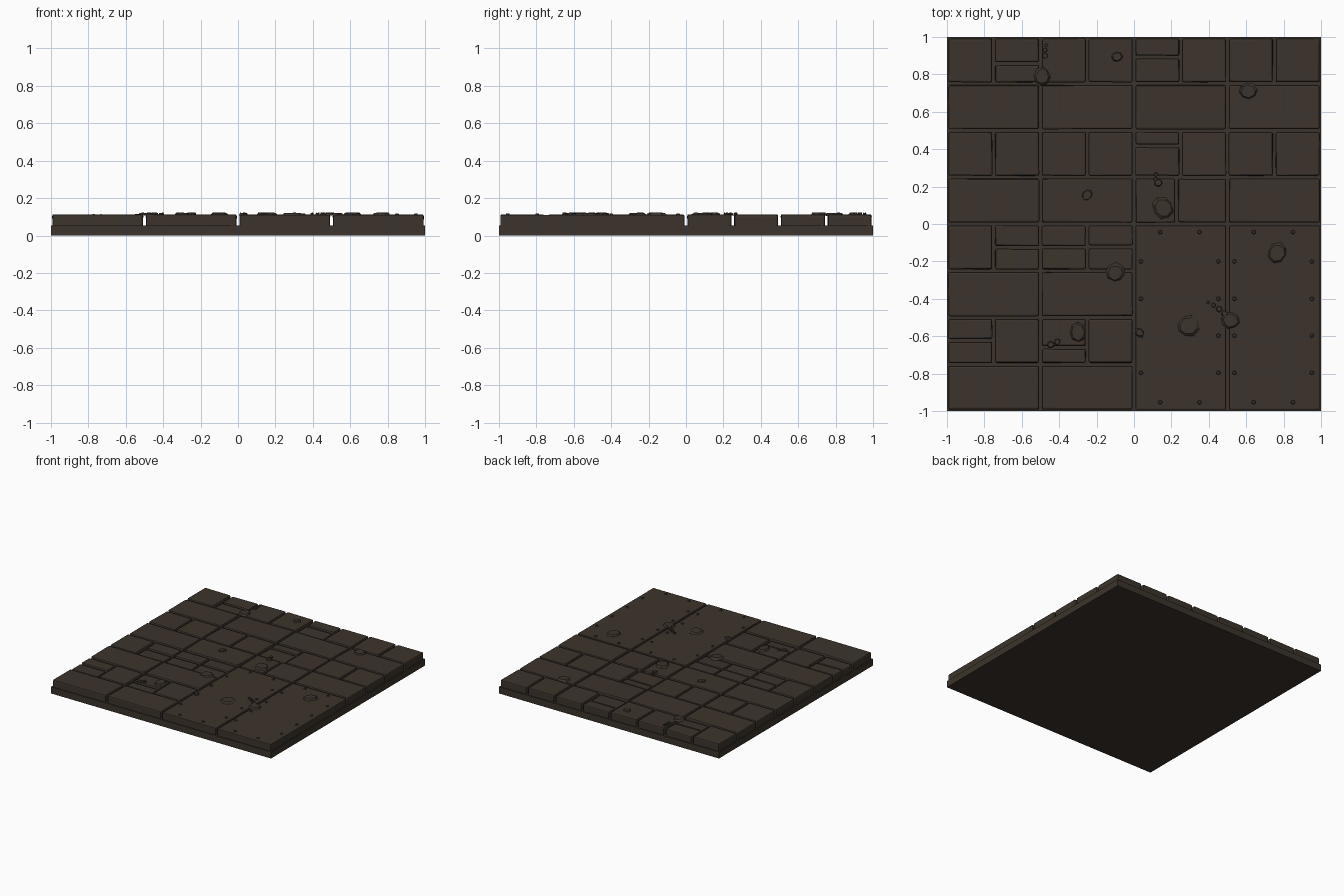
import bpy, bmesh, math, random
from mathutils import Matrix, Vector

if "Cube" in bpy.data.objects:
    bpy.data.objects.remove(bpy.data.objects["Cube"])

random.seed(7)
mat = bpy.data.materials.new("dark brown stone")
mat.diffuse_color = (0.046, 0.034, 0.025, 1)
mat.use_nodes = True
mat.node_tree.nodes["Principled BSDF"].inputs["Base Color"].default_value = mat.diffuse_color

BASE_TOP = 0.054
TILE_TOP = 0.114
GAP = 0.008


def finish(name, bm):
    bmesh.ops.recalc_face_normals(bm, faces=bm.faces[:])
    me = bpy.data.meshes.new(name)
    bm.to_mesh(me)
    bm.free()
    me.materials.append(mat)
    ob = bpy.data.objects.new(name, me)
    bpy.context.collection.objects.link(ob)
    return ob


def box(name, x0, x1, y0, y1, z0, z1, bevel=0.0, wobble=0.0):
    bm = bmesh.new()
    bmesh.ops.create_cube(bm, size=1)
    for v in bm.verts:
        top = v.co.z > 0
        v.co = Vector((x1 if v.co.x > 0 else x0, y1 if v.co.y > 0 else y0, z1 if top else z0))
        if top and wobble:      # worn, slightly uneven corners
            v.co.z -= random.uniform(0, wobble)
            v.co.x += random.uniform(-wobble, wobble) * 0.5
            v.co.y += random.uniform(-wobble, wobble) * 0.5
    if bevel:
        edges = [e for e in bm.edges if max(v.co.z for v in e.verts) > (z0 + z1) / 2]
        bmesh.ops.bevel(bm, geom=edges, offset=bevel, segments=2, profile=0.5, affect='EDGES')
    return finish(name, bm)


def tile(x0, x1, y0, y1, drop=0.0):
    box("stone_tile", x0 + GAP, x1 - GAP, y0 + GAP, y1 - GAP,
        BASE_TOP - 0.004, TILE_TOP - drop, 0.009, 0.004)


# Base slab
box("base_slab", -1, 1, -1, 1, 0, BASE_TOP)

# Rows of tiles: W = wide, S = single, number = quarter tile split at that height
rows = [
    (0.75, -1, ["S", 0.108, "S", "S", 0.142, "S", "S", "S"]),
    (0.50, -1, ["W", "W", "W", "W"]),
    (0.25, -1, ["S", "S", "S", "S", 0.168, "S", "S", "S"]),
    (0.00, -1, ["W", "W"]),
    (0.00, 0.5, ["W"]),
    (-0.25, -1, ["S", 0.125, 0.125, 0.128]),
    (-0.50, -1, ["W", "W"]),
    (-0.75, -1, [0.128, "S", 0.09, "S"]),
    (-1.00, -1, ["W", "W"]),
]
for y, x, row in rows:
    for kind in row:
        w = 0.5 if kind == "W" else 0.25
        if kind in ("W", "S"):
            tile(x, x + w, y, y + 0.25)
        else:
            tile(x, x + w, y, y + kind, 0.008)
            tile(x, x + w, y + kind, y + 0.25, 0.004)
        x += w
tile(0, 0.228, 0, 0.25)
tile(0.228, 0.5, 0, 0.25)

# Two metal plates with rivets
for px in (0, 0.5):
    box("metal_plate", px + GAP, px + 0.5 - GAP, -1 + GAP, -GAP, BASE_TOP - 0.004, 0.11, 0.005)
    spots = [(px + u, v) for u in (0.14, 0.35) for v in (-0.043, -0.953)]
    spots += [(px + u, v) for u in (0.037, 0.451) for v in (-0.2, -0.4, -0.597, -0.795)]
    bm = bmesh.new()
    for u, v in spots:
        bmesh.ops.create_cone(bm, cap_ends=True, segments=8, radius1=0.013, radius2=0.008,
                              depth=0.01, matrix=Matrix.Translation((u, v, 0.112)))
    finish("plate_rivets", bm)


# Flat broken stones and pebbles lying on the floor
def rubble(name, x, y, r, h):
    bm = bmesh.new()
    bmesh.ops.create_cone(bm, cap_ends=True, segments=8, radius1=r, radius2=r * 0.75, depth=h)
    rot = Matrix.Rotation(random.uniform(0, math.pi), 3, 'Z')
    stretch = random.uniform(0.8, 0.95)
    for v in bm.verts:
        v.co.x *= random.uniform(0.88, 1.08)
        v.co.y *= random.uniform(0.88, 1.08) * stretch
        v.co.z += random.uniform(-0.15, 0.15) * h
        v.co = rot @ v.co + Vector((x, y, 0.114))
    finish(name, bm)


for x, y, r in [(-0.09, 0.895, 0.033), (-0.49, 0.79, 0.054), (0.61, 0.71, 0.052),
                (-0.25, 0.155, 0.035), (0.155, 0.085, 0.068), (-0.1, -0.26, 0.055),
                (0.29, -0.545, 0.065), (0.765, -0.155, 0.062), (0.515, -0.515, 0.055),
                (-0.3, -0.58, 0.056), (0.03, -0.58, 0.027)]:
    rubble("broken_stone", x, y, r, 0.014)
for x, y, r in [(-0.47, 0.955, 0.012), (-0.475, 0.93, 0.014), (-0.475, 0.9, 0.018),
                (0.117, 0.265, 0.014), (0.13, 0.22, 0.025), (0.115, 0.24, 0.013),
                (0.395, -0.42, 0.01), (0.425, -0.435, 0.014), (0.455, -0.455, 0.018),
                (0.485, -0.48, 0.02), (-0.445, -0.645, 0.022), (-0.41, -0.63, 0.018)]:
    rubble("pebble", x, y, r, 0.014)
